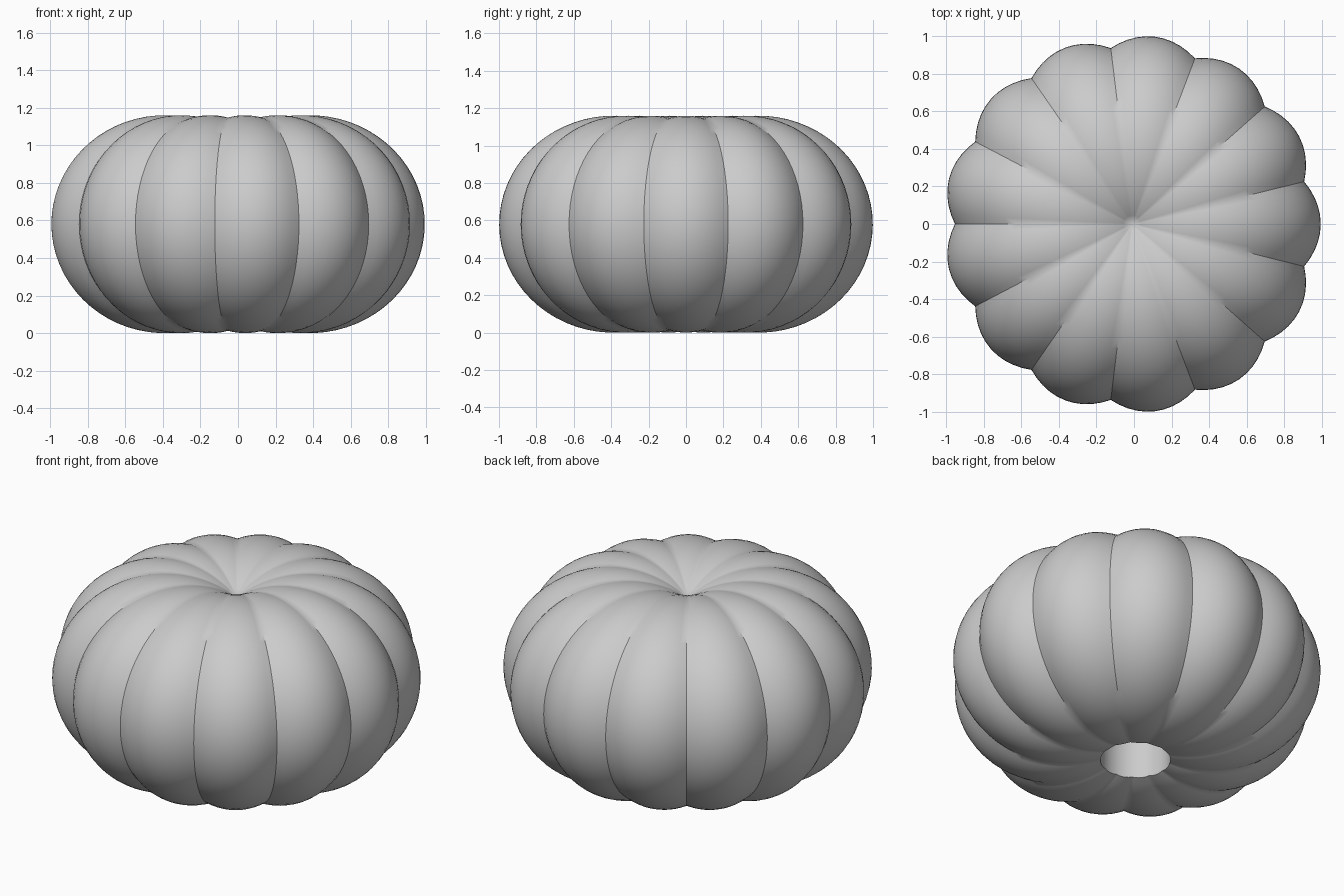
import bpy, bmesh, math

cube = bpy.data.objects.get("Cube")
if cube:
    bpy.data.objects.remove(cube, do_unlink=True)

LOBES, COLUMNS, ROWS = 13, 10, 44
PITCH = math.tau / LOBES
CENTRE = 0.39                       # distance of each lobe centre from the axis
RADIAL, ACROSS, HALF_HEIGHT = 0.614, 0.437, 0.58
SHIFT = -0.01                       # odd lobe count: centres the bounds on x
HOLE_RADIUS, HOLE_TOP = 0.19, 0.55

grey = bpy.data.materials.new("plain_grey")
grey.use_nodes = True
grey.diffuse_color = (0.6, 0.6, 0.6, 1)
grey.node_tree.nodes["Principled BSDF"].inputs["Base Color"].default_value = (0.6, 0.6, 0.6, 1)


def section(turn):
    """Radius and height points where a plane through the axis, turned
    away from the lobe's middle, slices the lobe's ellipsoid."""
    a = (math.cos(turn) / RADIAL) ** 2 + (math.sin(turn) / ACROSS) ** 2
    b = CENTRE * math.cos(turn) / RADIAL ** 2
    k = 1 - (CENTRE / RADIAL) ** 2 + b * b / a
    middle, reach, rise = b / a, math.sqrt(k / a), HALF_HEIGHT * math.sqrt(k)
    start = -math.acos((HOLE_RADIUS - middle) / reach)   # rim of the socket
    end = math.acos(-middle / reach)                     # bottom of the dimple
    points = [(0, HOLE_TOP), (HOLE_RADIUS, HOLE_TOP)]    # socket ceiling and wall
    for i in range(ROWS + 1):
        u = start + (end - start) * i / ROWS
        points.append((middle + reach * math.cos(u), HALF_HEIGHT + rise * math.sin(u)))
    return points


# Ribbed body: sections swept around the axis, with grooves between lobes
bm = bmesh.new()
rings = []
for j in range(LOBES * COLUMNS):
    lobe, step = divmod(j, COLUMNS)
    turn = (step / COLUMNS - 0.5) * PITCH
    angle = lobe * PITCH + turn
    rings.append([bm.verts.new((SHIFT + r * math.cos(angle), r * math.sin(angle), z))
                  for r, z in section(turn)])
for j, ring in enumerate(rings):
    after = rings[(j + 1) % len(rings)]
    for i in range(len(ring) - 1):
        bm.faces.new((ring[i], after[i], after[i + 1], ring[i + 1]))
bmesh.ops.remove_doubles(bm, verts=bm.verts[:], dist=0.00005)

mesh = bpy.data.meshes.new("gourd_body")
bm.to_mesh(mesh)
bm.free()
mesh.materials.append(grey)
body = bpy.data.objects.new("gourd_body", mesh)
bpy.context.collection.objects.link(body)

# Smooth lobes, crisp outer grooves and socket rim
bpy.ops.object.select_all(action='DESELECT')
body.select_set(True)
bpy.context.view_layer.objects.active = body
bpy.ops.object.shade_smooth_by_angle(angle=math.radians(36))
